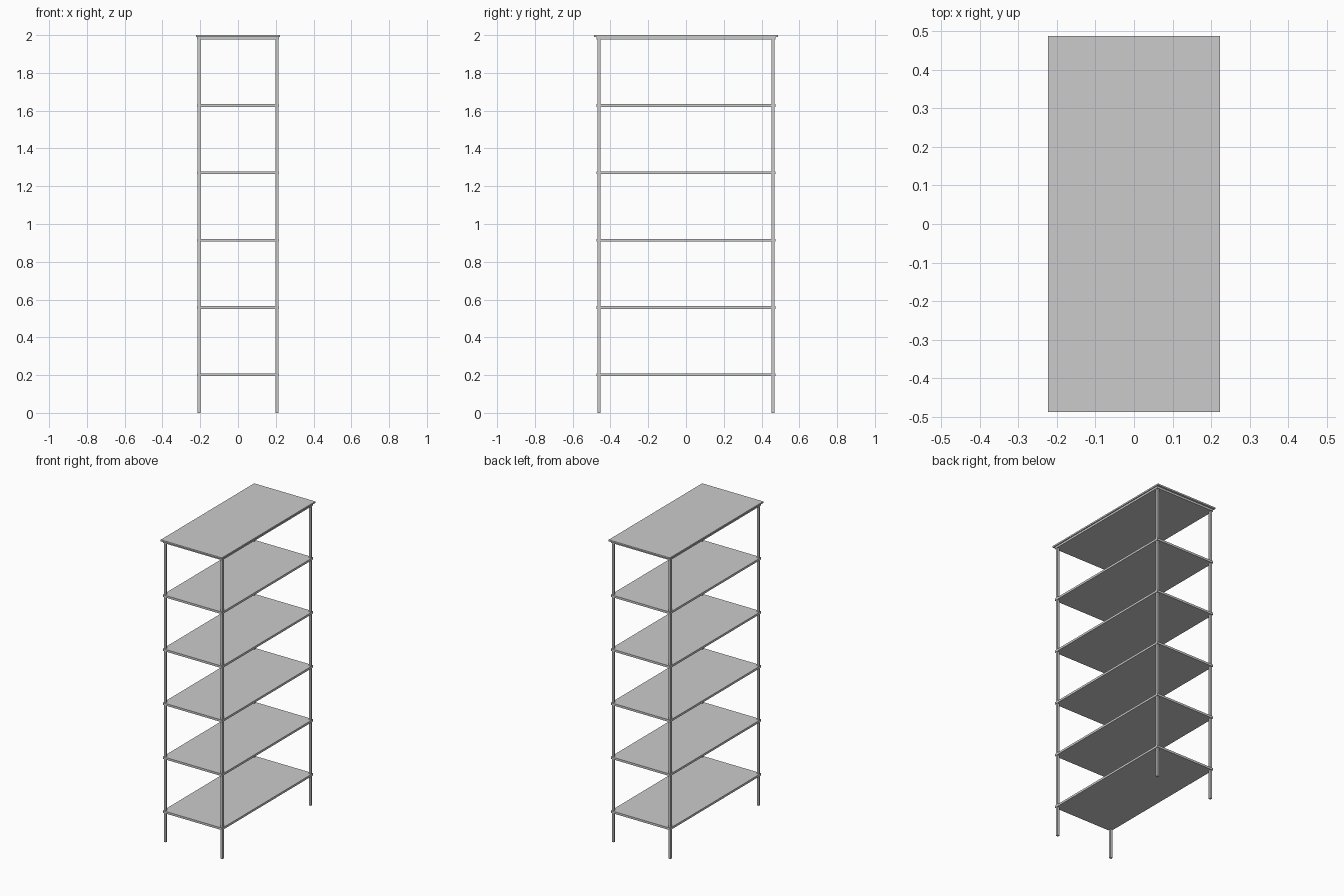
import bpy

if "Cube" in bpy.data.objects:
    bpy.data.objects.remove(bpy.data.objects["Cube"])

def box(name, sx, sy, z0, z1, x=0, y=0):
    bpy.ops.mesh.primitive_cube_add(size=1, location=(x, y, (z0 + z1) / 2))
    o = bpy.context.object
    o.name = name
    o.scale = (sx, sy, z1 - z0)
    bpy.ops.object.transform_apply(location=False, rotation=False, scale=True)
    return o

# Four slim corner posts
for x in (-0.207, 0.207):
    for y in (-0.461, 0.461):
        box("corner_post", 0.015, 0.015, 0, 1.985, x, y)

# Six evenly spaced shelves
for i in range(6):
    z = 0.201 + i * 0.3566
    box("shelf", 0.434, 0.95, z - 0.007, z + 0.007)

# Overhanging top board
box("top_board", 0.447, 0.976, 1.99, 2.0)
